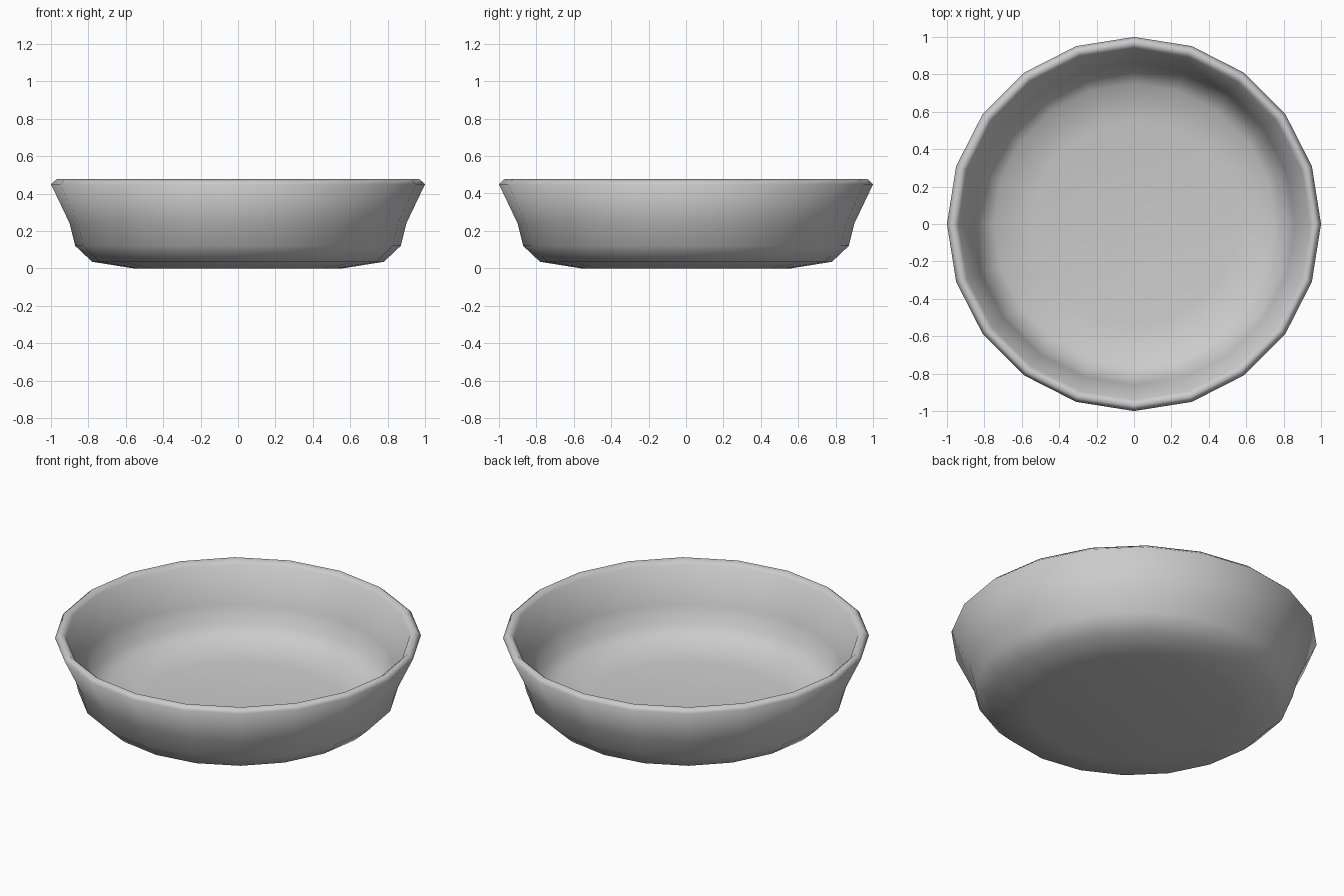
import bpy, bmesh
from math import cos, sin, pi

cube = bpy.data.objects.get("Cube")
if cube:
    bpy.data.objects.remove(cube, do_unlink=True)

SIDES = 20

clay = bpy.data.materials.new("pale grey ceramic")
clay.use_nodes = True
grey = (0.6, 0.6, 0.6, 1)
clay.diffuse_color = grey
clay.node_tree.nodes["Principled BSDF"].inputs["Base Color"].default_value = grey

# Radius and height from underside centre, over the rim, to the inner floor
profile = [(0.56, 0), (0.78, 0.035), (0.87, 0.12), (0.9, 0.24), (1, 0.45),
           (0.97, 0.477), (0.94, 0.45), (0.86, 0.25), (0.83, 0.14),
           (0.75, 0.075), (0.55, 0.045)]


def lathe(name, points, material):
    """Spin an open profile and close both ends with triangle fans."""
    bm = bmesh.new()
    rings = [[bm.verts.new((r * cos(2 * pi * i / SIDES),
                            r * sin(2 * pi * i / SIDES), z))
              for i in range(SIDES)] for r, z in points]
    under = bm.verts.new((0, 0, points[0][1]))
    floor = bm.verts.new((0, 0, points[-1][1]))
    for i in range(SIDES):
        j = (i + 1) % SIDES
        for low, high in zip(rings, rings[1:]):
            bm.faces.new((low[i], low[j], high[j], high[i]))
        bm.faces.new((under, rings[0][j], rings[0][i]))
        bm.faces.new((floor, rings[-1][i], rings[-1][j]))
    for face in bm.faces:
        face.smooth = True
    mesh = bpy.data.meshes.new(name)
    bm.to_mesh(mesh)
    bm.free()
    mesh.materials.append(material)
    obj = bpy.data.objects.new(name, mesh)
    bpy.context.collection.objects.link(obj)
    return obj


lathe("bowl", profile, clay)
